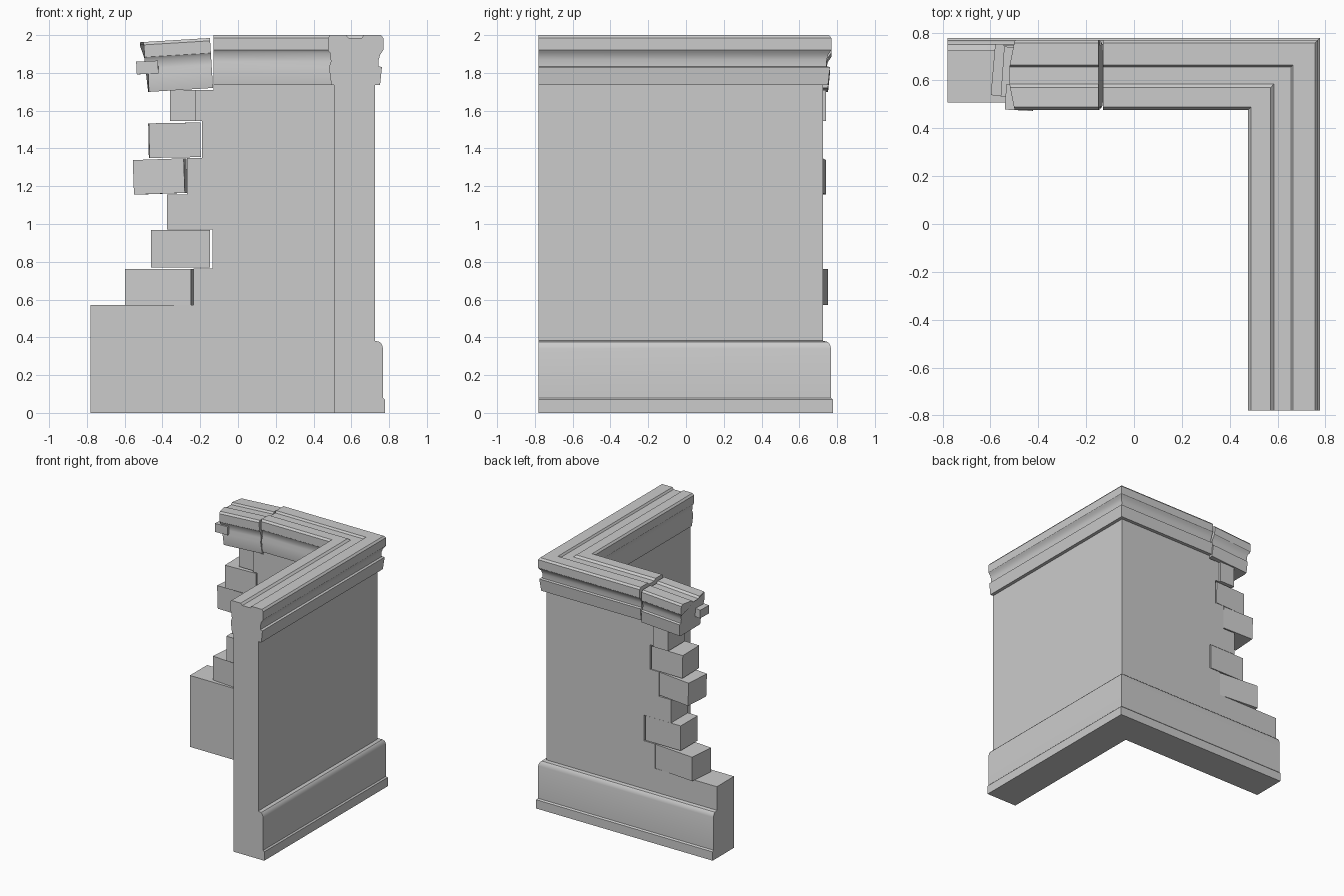
import bpy, bmesh
from math import radians
from mathutils import Matrix, Vector

cube = bpy.data.objects.get("Cube")
if cube:
    bpy.data.objects.remove(cube)

stone = bpy.data.materials.new("grey_stone")
stone.use_nodes = True
GREY = (0.6, 0.6, 0.6, 1)
stone.diffuse_color = GREY
stone.node_tree.nodes["Principled BSDF"].inputs["Base Color"].default_value = GREY


def loft(name, rings):
    """Bridge matching closed rings and cap both ends."""
    bm = bmesh.new()
    loops = [[bm.verts.new(p) for p in ring] for ring in rings]
    for a, b in zip(loops, loops[1:]):
        for i in range(len(a)):
            j = (i + 1) % len(a)
            bm.faces.new((a[i], a[j], b[j], b[i]))
    bm.faces.new(loops[0])
    bm.faces.new(loops[-1])
    bmesh.ops.recalc_face_normals(bm, faces=bm.faces)
    mesh = bpy.data.meshes.new(name)
    bm.to_mesh(mesh)
    bm.free()
    mesh.materials.append(stone)
    obj = bpy.data.objects.new(name, mesh)
    bpy.context.collection.objects.link(obj)
    return obj


def block(name, lo, hi, yaw=0, roll=0):
    """Box between two corners, turned about its own centre."""
    lo, hi = Vector(lo), Vector(hi)
    rings = [[(x, lo.y, lo.z), (x, hi.y, lo.z), (x, hi.y, hi.z), (x, lo.y, hi.z)]
             for x in (lo.x, hi.x)]
    obj = loft(name, rings)
    mid = (lo + hi) / 2
    turn = Matrix.Rotation(radians(yaw), 4, 'Z') @ Matrix.Rotation(radians(roll), 4, 'Y')
    obj.data.transform(Matrix.Translation(mid) @ turn @ Matrix.Translation(-mid))
    return obj


def smooth(obj):
    bpy.ops.object.select_all(action='DESELECT')
    obj.select_set(True)
    bpy.context.view_layer.objects.active = obj
    bpy.ops.object.shade_smooth_by_angle(angle=radians(30))


# Wall cross-section: plinth, plain face, then moulded cornice
plinth = [(.508, 0), (.778, 0), (.778, .07), (.768, .08), (.768, .34),
          (.762, .362), (.75, .376), (.725, .382)]
cornice = [(.725, 1.735), (.752, 1.735), (.762, 1.83), (.745, 1.835), (.745, 1.87),
           (.752, 1.895), (.762, 1.91), (.769, 1.92), (.769, 1.985), (.757, 2),
           (.665, 2), (.655, 1.985), (.585, 1.985), (.57, 2), (.488, 2),
           (.476, 1.985), (.476, 1.92), (.487, 1.905), (.492, 1.86),
           (.482, 1.83), (.494, 1.735), (.508, 1.735)]
profile = plinth + cornice

# Mitred corner wall
wall = loft("corner_wall", [[(u, -.78, z) for u, z in profile],
                            [(u, u, z) for u, z in profile],
                            [(-.78, u, z) for u, z in profile]])

# Ragged broken end, stepped course by course
ragged = [(-1, .57), (-.235, .57), (-.235, .765), (-.135, .765), (-.135, .97),
          (-.375, .97), (-.375, 1.155), (-.27, 1.155), (-.27, 1.35),
          (-.19, 1.35), (-.19, 1.545), (-.225, 1.545), (-.225, 1.71),
          (-.13, 1.71), (-.13, 2.1), (-1, 2.1)]
cutter = loft("break_cutter", [[(x, y, z) for x, z in ragged] for y in (.3, 1)])
cutter.hide_render = True
mod = wall.modifiers.new("break", 'BOOLEAN')
mod.operation, mod.solver, mod.object = 'DIFFERENCE', 'EXACT', cutter
bpy.context.view_layer.objects.active = wall
bpy.ops.object.modifier_apply(modifier=mod.name)
bpy.data.objects.remove(cutter)
smooth(wall)

# Loose blocks, from the bottom up
block("loose_block_lowest", (-.59, .523, .571), (-.24, .737, .762), yaw=-5)
block("loose_block_low", (-.46, .509, .771), (-.148, .724, .969))
block("loose_block_middle", (-.547, .522, 1.16), (-.277, .732, 1.343), yaw=-4, roll=-2)
block("loose_block_high", (-.472, .51, 1.352), (-.2, .722, 1.535), yaw=1, roll=-1)
block("loose_block_top", (-.36, .525, 1.545), (-.226, .74, 1.71))


# Cracked cornice piece, sagging toward its jagged end
def jagged_end(u, z):
    return -.475 - .03 * (1 - abs(u - .62) / .15) - (.015 if z > 1.9 else 0)


piece = loft("broken_cornice", [[(-.14, u, z) for u, z in cornice],
                                [(jagged_end(u, z), u, z) for u, z in cornice]])
hinge = Vector((-.14, .62, 1.86))
piece.data.transform(Matrix.Translation(hinge + Vector((0, 0, -.015)))
                     @ Matrix.Rotation(radians(-3.5), 4, 'Y') @ Matrix.Translation(-hinge))
smooth(piece)
block("cornice_chunk", (-.535, .475, 1.795), (-.42, .58, 1.862), yaw=-3, roll=-3)
